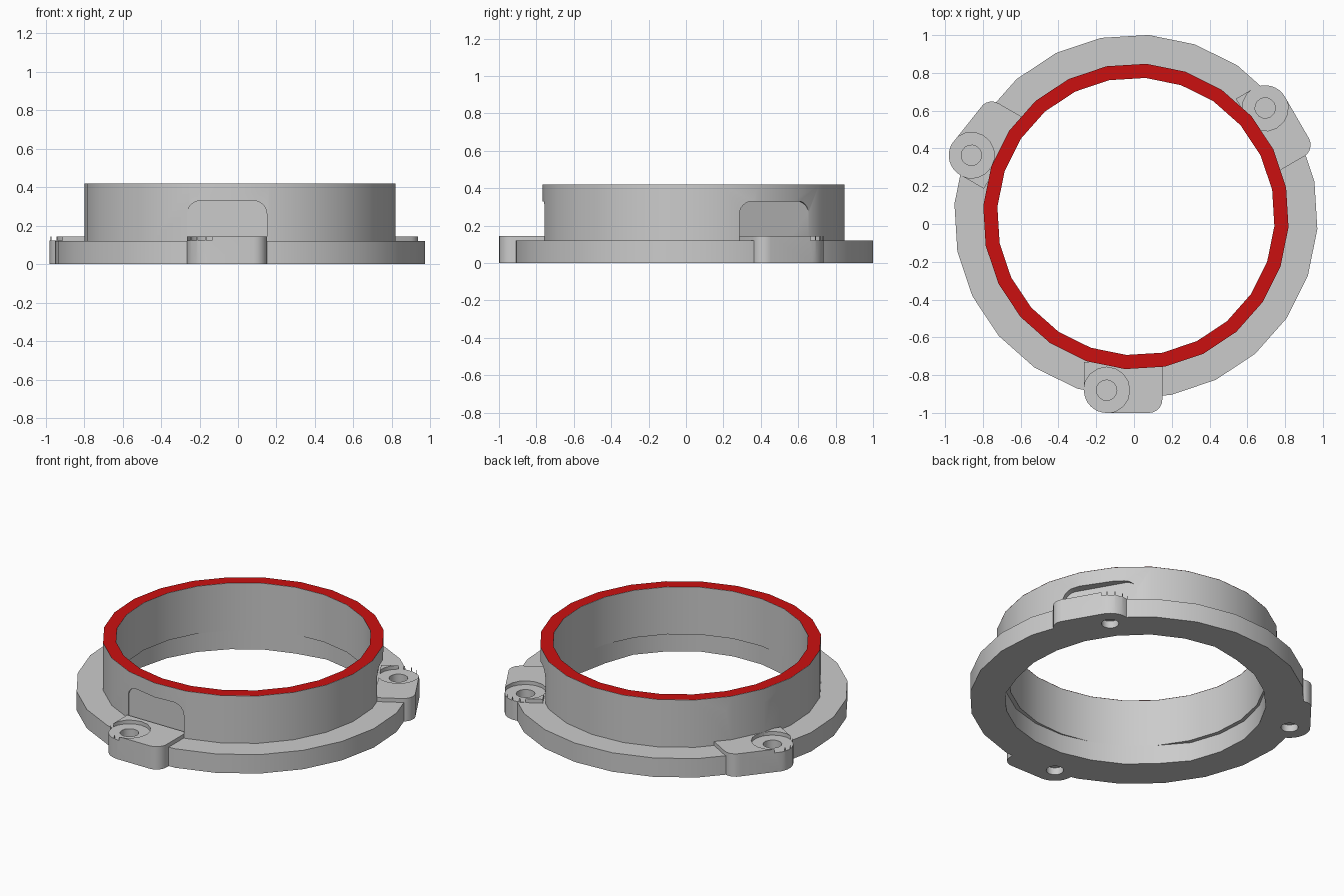
import bpy, bmesh
from math import radians, cos, sin, pi
from mathutils import Matrix

if "Cube" in bpy.data.objects:
    bpy.data.objects.remove(bpy.data.objects["Cube"])

CX, CY, N, PHASE = 0.01, 0.04, 24, -4.0   # ring centre, sides, vertex offset in degrees
R_IN, R_TUBE, R_FLANGE = 0.735, 0.81, 0.963


def finish(bm, name, matrix=None):
    if matrix is not None:
        bm.transform(matrix)
    bmesh.ops.recalc_face_normals(bm, faces=bm.faces)
    mesh = bpy.data.meshes.new(name)
    bm.to_mesh(mesh)
    bm.free()
    obj = bpy.data.objects.new(name, mesh)
    bpy.context.collection.objects.link(obj)
    return obj


def ring(name, inner, outer, z0, z1):
    """Solid ring; inner is a list of one radius per side."""
    bm = bmesh.new()
    rows = []
    for i in range(N):
        a = radians(PHASE + i * 360 / N)
        rows.append([bm.verts.new((CX + r * cos(a), CY + r * sin(a), z))
                     for r, z in ((inner[i], z0), (outer, z0), (outer, z1), (inner[i], z1))])
    for i in range(N):
        p, q = rows[i], rows[(i + 1) % N]
        for j in range(4):
            k = (j + 1) % 4
            bm.faces.new((p[j], q[j], q[k], p[k]))
    return finish(bm, name)


def prism(name, outline, z0, z1, matrix):
    """Extrude a flat outline from z0 to z1, then place it."""
    bm = bmesh.new()
    face = bm.faces.new([bm.verts.new((x, y, z0)) for x, y in outline])
    ext = bmesh.ops.extrude_face_region(bm, geom=[face])["geom"]
    for v in ext:
        if isinstance(v, bmesh.types.BMVert):
            v.co.z = z1
    return finish(bm, name, matrix)


def arc(cx, cy, r, a0, a1, n=8):
    return [(cx + r * cos(radians(a0 + (a1 - a0) * i / n)),
             cy + r * sin(radians(a0 + (a1 - a0) * i / n))) for i in range(n + 1)]


def cut(obj, cutter):
    bpy.context.view_layer.objects.active = obj
    mod = obj.modifiers.new("cut", "BOOLEAN")
    mod.operation, mod.solver, mod.object = "DIFFERENCE", "EXACT", cutter
    bpy.ops.object.modifier_apply(modifier=mod.name)


# upright tube, and base flange with shallow locking ramps inside
tube = ring("upright_tube", [R_IN] * N, R_TUBE, 0.12, 0.42)
ramps = [0, 0, 0.008, 0.016, 0.025, 0.025, 0.025, 0] * 3
flange = ring("base_flange", [R_IN + d for d in ramps], R_FLANGE, 0.0, 0.12)
parts = [tube, flange]
cutters = []

# three screw tabs: name, direction, mirror, hole radius position, outer edge at far end, far end
for name, angle, flip, hole_v, end_v, end_u in (
        ("front_screw_tab", -90, 1, 0.92, 1.04, 0.14),
        ("right_screw_tab", 30, -1, 0.88, 1.00, 0.17),
        ("left_screw_tab", 150, -1, 0.916, 1.00, 0.155)):
    # local frame: u along the rim, v outward
    place = (Matrix.Translation((CX, CY, 0)) @ Matrix.Rotation(radians(angle - 90), 4, 'Z')
             @ Matrix.Diagonal((-flip, 1, 1, 1)))
    u0 = -0.155
    outline = ([(u0 - 0.12, 0.77)] + arc(u0, hole_v, 0.12, 180, 90)
               + arc(end_u - 0.07, end_v - 0.07, 0.07, 90, 0, 5) + [(end_u, 0.77)])
    if flip == 1:
        place = (Matrix.Translation((CX, CY, 0)) @ Matrix.Rotation(radians(180), 4, 'Z')
                 @ Matrix.Diagonal((-1, 1, 1, 1)))
    else:
        place = (Matrix.Translation((CX, CY, 0))
                 @ Matrix.Rotation(radians(angle - 90), 4, 'Z'))
    tab = prism(name, outline, 0.0, 0.145, place)
    parts.append(tab)

    # recessed screw seat, and screw hole closed by a thin web
    seat = prism("seat_cutter", arc(u0, hole_v, 0.122, 0, 337.5, 15), 0.122, 0.3, place)
    top = prism("hole_cutter", arc(u0, hole_v, 0.054, 0, 337.5, 15), 0.06, 0.3, place)
    low = prism("hole_cutter", arc(u0, hole_v, 0.05, 0, 337.5, 15), -0.1, 0.045, place)
    cut(tab, seat)
    for c in (top, low):
        cut(tab, c)
        cut(flange, c)

    # pocket in the tube wall with rounded upper corners, drawn in u and z
    window = ([(u0 - 0.12, 0.08)] + arc(u0 - 0.05, 0.26, 0.07, 180, 90, 6)
              + arc(end_u - 0.07, 0.26, 0.07, 90, 0, 6) + [(end_u, 0.08)])
    upright = Matrix(((1, 0, 0, 0), (0, 0, 1, 0), (0, 1, 0, 0), (0, 0, 0, 1)))
    pocket = prism("pocket_cutter", window, 0.755, 1.1, place @ upright)
    cut(tube, pocket)
    cutters += [seat, top, low, pocket]

for c in cutters:
    bpy.data.objects.remove(c, do_unlink=True)

# red upper rim face
bm = bmesh.new()
loops = [[bm.verts.new((CX + r * cos(radians(PHASE + i * 15)),
                        CY + r * sin(radians(PHASE + i * 15)), 0.421)) for i in range(N)]
         for r in (R_IN, R_TUBE)]
for i in range(N):
    k = (i + 1) % N
    bm.faces.new((loops[0][i], loops[1][i], loops[1][k], loops[0][k]))
mesh = bpy.data.meshes.new("red_rim_face")
bm.to_mesh(mesh)
bm.free()
rim = bpy.data.objects.new("red_rim_face", mesh)
bpy.context.collection.objects.link(rim)
red = bpy.data.materials.new("red")
red.diffuse_color = (0.6, 0.005, 0.005, 1)
red.use_nodes = True
red.node_tree.nodes["Principled BSDF"].inputs["Base Color"].default_value = red.diffuse_color
mesh.materials.append(red)

# smooth curved walls, keep corners sharp
bpy.ops.object.select_all(action='DESELECT')
for p in parts:
    p.select_set(True)
bpy.context.view_layer.objects.active = tube
bpy.ops.object.shade_smooth_by_angle(angle=radians(30))
